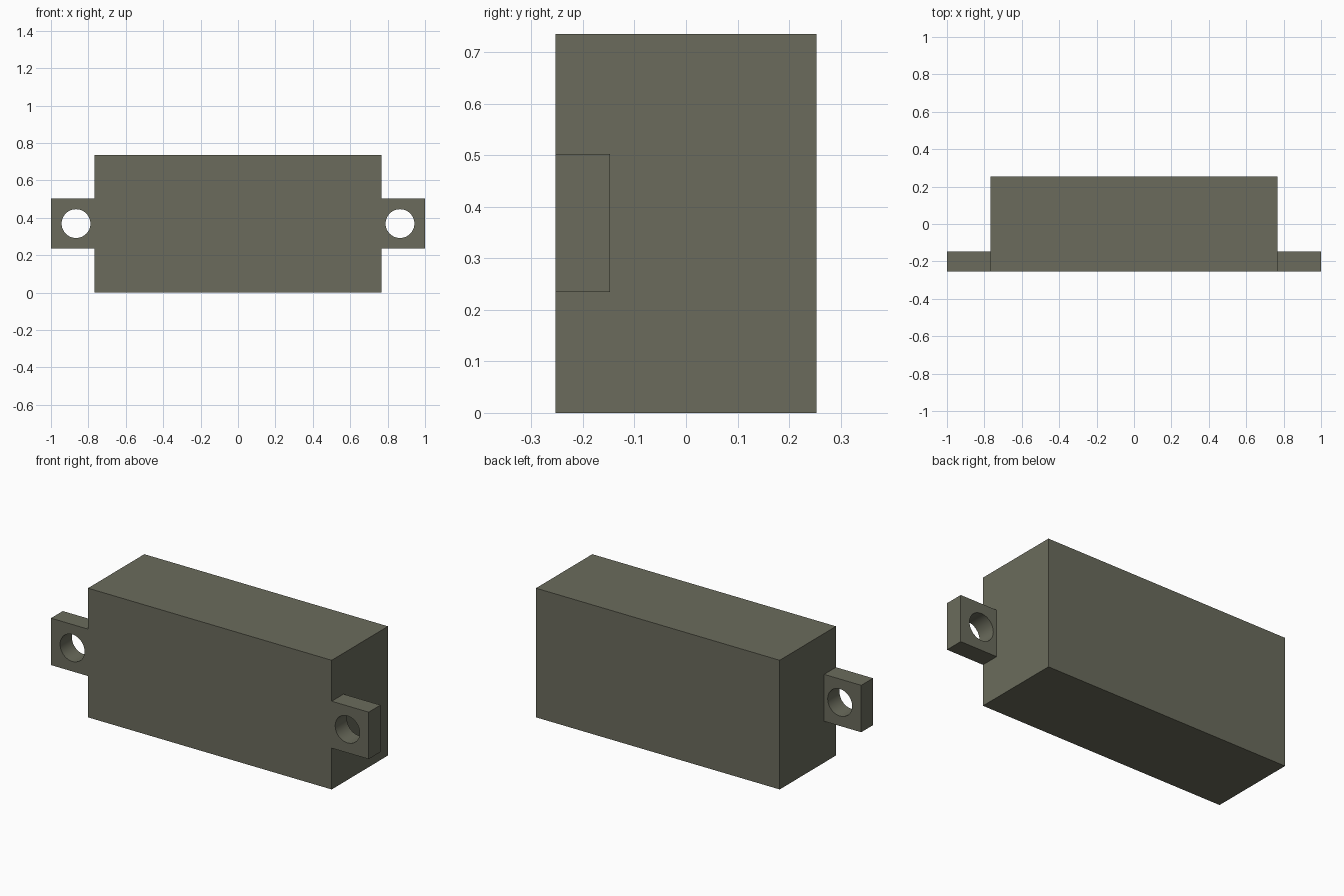
import bpy

if "Cube" in bpy.data.objects:
    bpy.data.objects.remove(bpy.data.objects["Cube"], do_unlink=True)

BODY_X, BODY_Y, HEIGHT = 0.767, 0.253, 0.735
LUG_BACK, LUG_LOW, LUG_HIGH = -0.147, 0.235, 0.502
HOLE_X, HOLE_RADIUS = 0.866, 0.077

# Olive grey finish
olive = bpy.data.materials.new("olive_grey")
olive.use_nodes = True
colour = (0.145, 0.148, 0.107, 1)
olive.diffuse_color = colour
shader = next(n for n in olive.node_tree.nodes if n.type == "BSDF_PRINCIPLED")
shader.inputs["Base Color"].default_value = colour


def box(name, low, high):
    """Add a box between two opposite corners."""
    centre = [(a + b) / 2 for a, b in zip(low, high)]
    bpy.ops.mesh.primitive_cube_add(size=1, location=centre)
    obj = bpy.context.object
    obj.name = name
    obj.scale = [b - a for a, b in zip(low, high)]
    bpy.ops.object.transform_apply(location=True, rotation=False, scale=True)
    obj.data.materials.append(olive)
    return obj


def drill(obj, x, z):
    """Cut a round hole through a part from front to back."""
    bpy.ops.mesh.primitive_cylinder_add(
        vertices=48, radius=HOLE_RADIUS, depth=1,
        location=(x, -BODY_Y, z), rotation=(1.570796, 0, 0))
    cutter = bpy.context.object
    cutter.hide_render = True
    cutter.data.materials.append(olive)
    cut = obj.modifiers.new("bolt_hole", "BOOLEAN")
    cut.operation = "DIFFERENCE"
    cut.solver = "EXACT"
    cut.object = cutter
    bpy.ops.object.select_all(action="DESELECT")
    obj.select_set(True)
    bpy.context.view_layer.objects.active = obj
    bpy.ops.object.modifier_apply(modifier=cut.name)
    bpy.data.objects.remove(cutter, do_unlink=True)
    bpy.ops.object.shade_smooth_by_angle()


# Main block
box("body", (-BODY_X, -BODY_Y, 0), (BODY_X, BODY_Y, HEIGHT))

# Mounting lugs, flush with the front face
for side, name in ((1, "left_mounting_lug"), (-1, "right_mounting_lug")):
    inner, outer = sorted((side * BODY_X, side * 1.0))
    lug = box(name, (inner, -BODY_Y, LUG_LOW), (outer, LUG_BACK, LUG_HIGH))
    drill(lug, side * HOLE_X, (LUG_LOW + LUG_HIGH) / 2)
